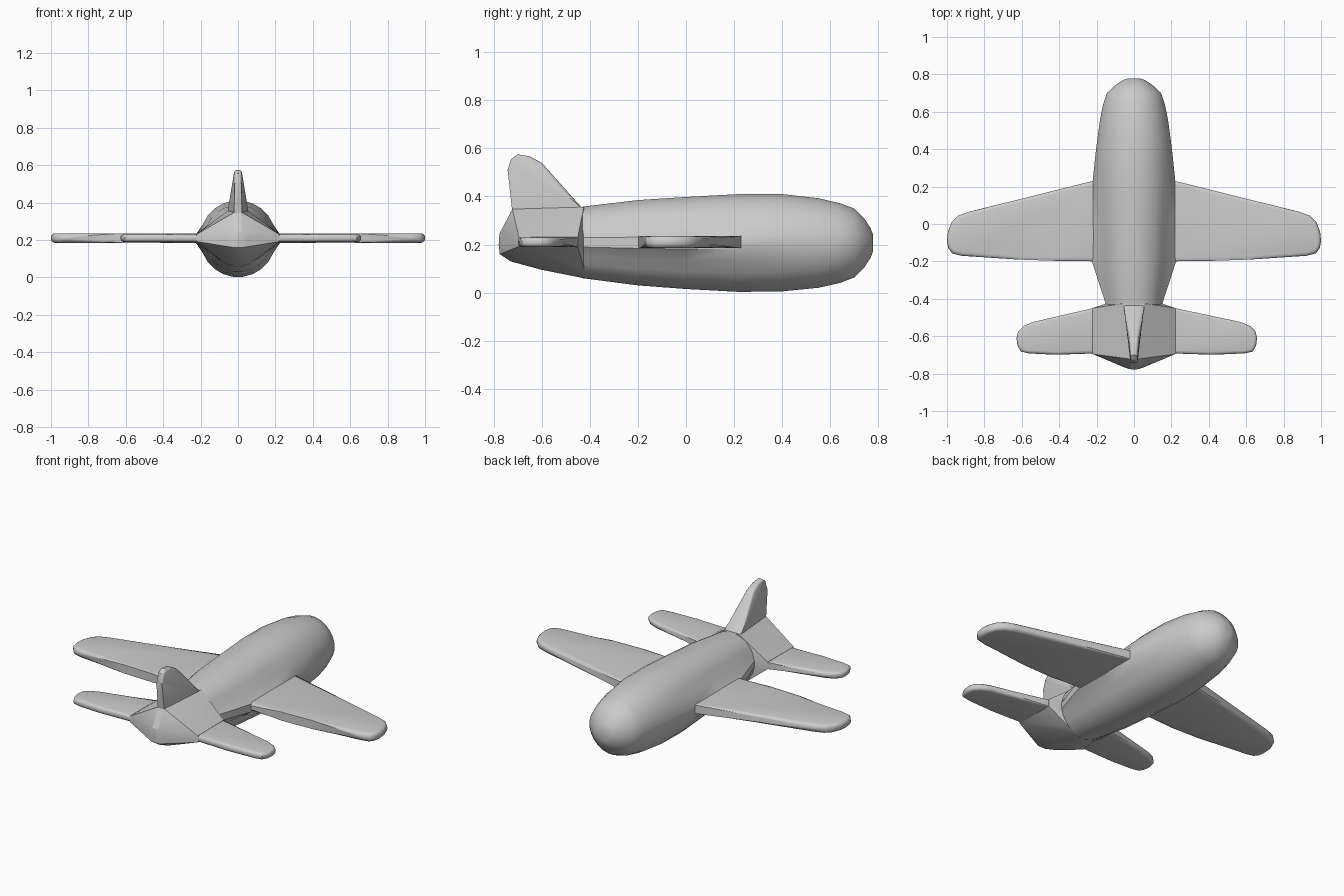
import bpy, bmesh, math

if "Cube" in bpy.data.objects:
    bpy.data.objects.remove(bpy.data.objects["Cube"])


def finish(name, bm, angle=35):
    bmesh.ops.recalc_face_normals(bm, faces=bm.faces)
    me = bpy.data.meshes.new(name)
    bm.to_mesh(me)
    bm.free()
    ob = bpy.data.objects.new(name, me)
    bpy.context.collection.objects.link(ob)
    bpy.ops.object.select_all(action='DESELECT')
    ob.select_set(True)
    bpy.context.view_layer.objects.active = ob
    bpy.ops.object.shade_smooth_by_angle(angle=math.radians(angle))
    return ob


def hull(name, points, angle=20, bevel_test=None, width=0.0):
    """Convex solid through mirrored points, with optional rounded edges."""
    bm = bmesh.new()
    for x, y, z in points:
        bm.verts.new((x, y, z))
        if x > 0:
            bm.verts.new((-x, y, z))
    bmesh.ops.convex_hull(bm, input=bm.verts[:])
    bmesh.ops.dissolve_limit(bm, angle_limit=0.02, verts=bm.verts[:], edges=bm.edges[:])
    if bevel_test:
        edges = [e for e in bm.edges if bevel_test(e)]
        bmesh.ops.bevel(bm, geom=edges, offset=width, segments=3, profile=0.5,
                        affect='EDGES', clamp_overlap=True)
    return finish(name, bm, angle)


def plate(name, outline, side, z0, z1, width):
    """Flat wing with rounded rim."""
    bm = bmesh.new()
    face = bm.faces.new([bm.verts.new((side * x, y, z0)) for x, y in outline])
    ext = bmesh.ops.extrude_face_region(bm, geom=[face])
    for g in ext['geom']:
        if isinstance(g, bmesh.types.BMVert):
            g.co.z = z1
    rim = [e for e in bm.edges if abs(e.verts[0].co.z - e.verts[1].co.z) < 1e-5]
    bmesh.ops.bevel(bm, geom=rim, offset=width, segments=3, profile=0.5,
                    affect='EDGES', clamp_overlap=True)
    return finish(name, bm, 40)


# Fuselage: y, bottom, top, round half width, half width at the wing line
stations = [
    (-0.43, 0.06, 0.358, 0.15, 0.15),
    (-0.20, 0.03, 0.385, 0.18, 0.225),
    (0.00, 0.015, 0.398, 0.19, 0.223),
    (0.22, 0.003, 0.41, 0.203, 0.222),
    (0.40, 0.005, 0.41, 0.20, 0.203),
    (0.55, 0.02, 0.393, 0.183, 0.183),
    (0.64, 0.04, 0.372, 0.165, 0.165),
    (0.70, 0.063, 0.35, 0.145, 0.145),
    (0.742, 0.105, 0.308, 0.10, 0.10),
    (0.768, 0.145, 0.268, 0.062, 0.062),
    (0.778, 0.172, 0.24, 0.034, 0.034)]
N = 24
bm = bmesh.new()
rings = []
for y, lo, hi, w, ws in stations:
    ring = []
    for i in range(N):
        a = (i + 0.5) * 2 * math.pi / N
        c, s = math.cos(a), math.sin(a)
        x = math.copysign(ws, c) if abs(s) < 0.2 else w * c
        ring.append(bm.verts.new((x, y, (lo + hi) / 2 + (hi - lo) / 2 * s * 1.008)))
    rings.append(ring)
for a, b in zip(rings, rings[1:]):
    for i in range(N):
        j = (i + 1) % N
        bm.faces.new((a[i], a[j], b[j], b[i]))
bm.faces.new(rings[0])
bm.faces.new(rings[-1])
finish("fuselage", bm)

# Faceted tail body that widens into the tailplane roots
hull("tail_body", [
    (0, -0.425, 0.06), (0.06, -0.425, 0.07), (0.11, -0.425, 0.1), (0.055, -0.425, 0.357),
    (0.15, -0.425, 0.19), (0.15, -0.425, 0.23),
    (0.222, -0.45, 0.19), (0.222, -0.45, 0.232), (0.222, -0.695, 0.192), (0.222, -0.695, 0.23),
    (0, -0.6, 0.095), (0.05, -0.6, 0.106), (0, -0.73, 0.13), (0.05, -0.72, 0.137),
    (0.02, -0.722, 0.348),
    (0.055, -0.765, 0.19), (0.055, -0.765, 0.22), (0.025, -0.775, 0.16),
    (0.02, -0.776, 0.245), (0, -0.779, 0.2)])

# Tail fin: y, z, half thickness
fin = [(-0.43, 0.35, 0.056), (-0.60, 0.54, 0.024), (-0.65, 0.567, 0.02), (-0.70, 0.575, 0.019),
       (-0.728, 0.555, 0.018), (-0.742, 0.51, 0.018), (-0.722, 0.33, 0.021), (-0.43, 0.33, 0.056)]


def fin_rim(e):
    a, b = (v.co for v in e.verts)
    return a.x * b.x > 0 and min(a.z, b.z) > 0.34 and e.calc_face_angle(0) > 0.7


hull("tail_fin", [(t, y, z) for y, z, t in fin], 30, fin_rim, 0.012)

# Wings and tailplanes
wing = [(0.16, 0.245), (0.22, 0.23), (0.88, 0.066), (0.94, 0.045), (0.975, 0.01), (0.995, -0.04),
        (1.0, -0.09), (0.993, -0.13), (0.972, -0.157), (0.92, -0.17), (0.62, -0.19),
        (0.42, -0.197), (0.16, -0.2)]
tail = [(0.15, -0.435), (0.22, -0.45), (0.57, -0.524), (0.62, -0.545), (0.65, -0.575),
        (0.658, -0.61), (0.653, -0.65), (0.635, -0.682), (0.59, -0.692), (0.42, -0.699), (0.15, -0.69)]
for label, s in (("right", 1), ("left", -1)):
    plate(label + "_wing", wing, s, 0.185, 0.236, 0.02)
    # The left tailplane is slightly shorter
    shift = 0.03 if s < 0 else 0
    plate(label + "_tailplane", [(x - (shift if x > 0.5 else 0), y) for x, y in tail],
          s, 0.19, 0.23, 0.016)
